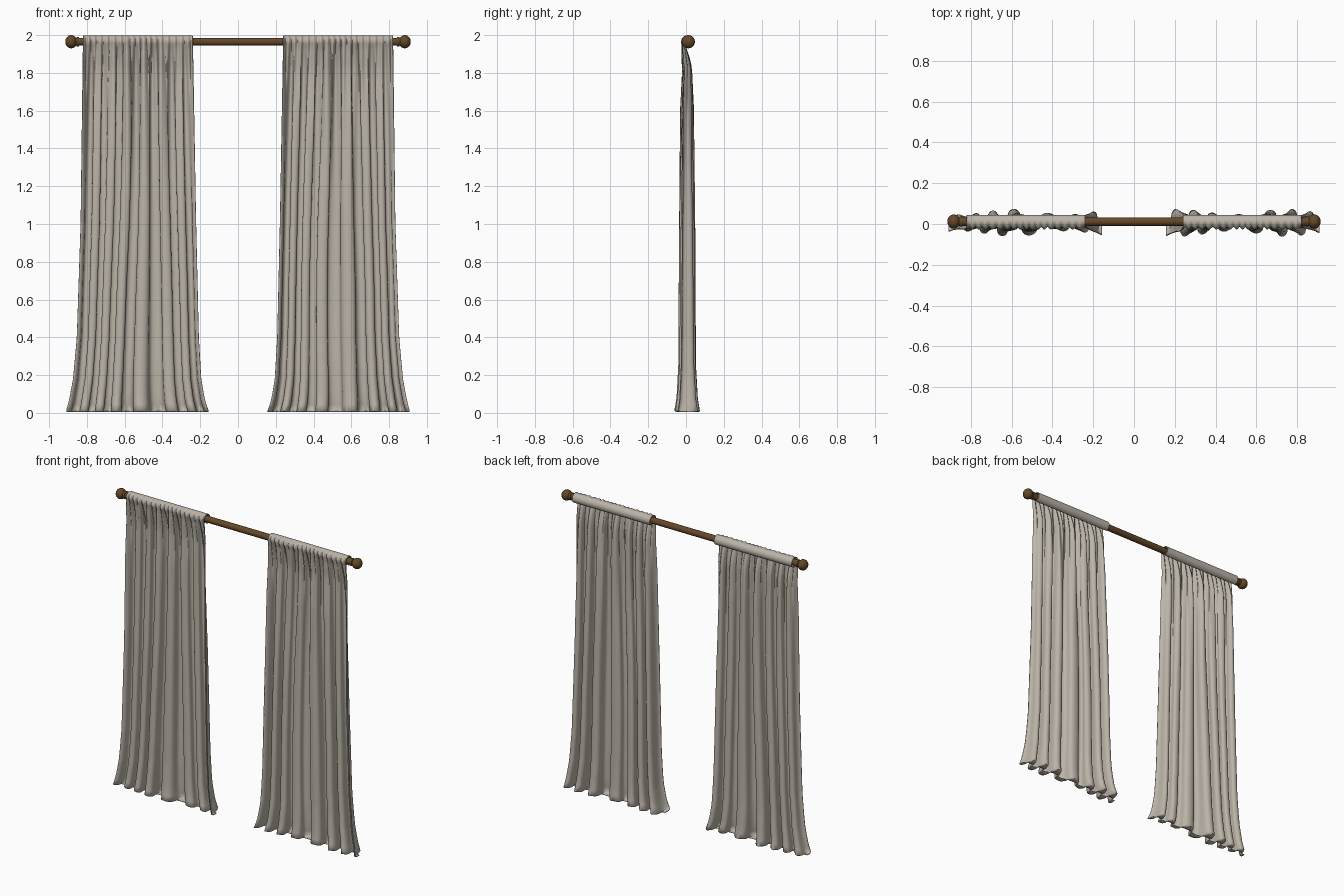
import bpy, bmesh, math
from math import sin, cos, pi

cube = bpy.data.objects.get("Cube")
if cube:
    bpy.data.objects.remove(cube)


def material(name, rgb):
    m = bpy.data.materials.new(name)
    m.use_nodes = True
    m.diffuse_color = (*rgb, 1)
    bsdf = m.node_tree.nodes["Principled BSDF"]
    bsdf.inputs["Base Color"].default_value = (*rgb, 1)
    bsdf.inputs["Roughness"].default_value = 0.8
    return m


LINEN = material("warm grey linen", (0.50, 0.455, 0.39))
WOOD = material("brown wood", (0.13, 0.065, 0.022))
ROD_Y, ROD_Z, SLEEVE_R = 0.012, 1.965, 0.031


def finish(obj, mat, angle=60):
    obj.data.materials.append(mat)
    bpy.ops.object.select_all(action="DESELECT")
    obj.select_set(True)
    bpy.context.view_layer.objects.active = obj
    bpy.ops.object.shade_smooth_by_angle(angle=math.radians(angle))


def lerp_table(table, z):
    """Interpolate (height, value) pairs listed from top to bottom."""
    for (z0, a), (z1, b) in zip(table, table[1:]):
        if z >= z1:
            f = min(1, max(0, (z0 - z) / (z0 - z1)))
            return a + (b - a) * f
    return table[-1][1]


INNER = [(1.95, .24), (1.0, .222), (.4, .208), (.18, .195), (.06, .175), (0, .155)]
OUTER = [(1.95, .82), (1.0, .833), (.4, .853), (.18, .873), (.06, .895), (0, .91)]
DEPTH = [(1.95, .002), (1.88, .014), (1.6, .031), (1.0, .041), (.25, .045), (.07, .055), (0, .068)]
RUFFLE = [(1.95, .006), (1.85, .008), (1.5, .004), (1.1, 0), (0, 0)]


def cloth_rows():
    """Rows as (kind, value): sleeve angle, hanging height or turned hem."""
    rows = [("sleeve", math.radians(-85 + 275 * i / 18)) for i in range(19)]
    rows += [("hang", 1.945 - 1.937 * (i / 56)) for i in range(57)]
    rows += [("hem", f) for f in (.75, .45, .15)]
    return rows


def curtain(name, side, shift):
    columns = 190
    bm = bmesh.new()
    grid = []
    for kind, val in cloth_rows():
        row = []
        for c in range(columns + 1):
            u = c / columns
            z = val if kind == "hang" else (1.95 if kind == "sleeve" else 0.006)
            # Seven uneven deep folds, wandering slightly with height
            wander = .06 * sin(5 * u + shift) * sin(pi * u) * (1 + .5 * sin(2 * z + shift))
            p = 2 * pi * 7 * (u + wander)
            size = .8 + .2 * sin(9 * u + 2 * shift + .8 * z)
            gather = 2 * pi * 18 * u + 1.2 * sin(11 * u + shift)
            depth, ruffle = lerp_table(DEPTH, z), lerp_table(RUFFLE, z)
            lo, hi = lerp_table(INNER, z), lerp_table(OUTER, z)
            pinch = .011 * min(1, depth / .04) * sin(pi * u) ** .3
            x = lo + (hi - lo) * u + pinch * sin(2 * p)
            if kind == "sleeve":
                front = max(0, -cos(val))
                r = SLEEVE_R + .006 * front * cos(gather)
                y, z = ROD_Y + r * cos(val), ROD_Z + r * sin(val)
                x = lo + (hi - lo) * u
            else:
                y = .006 - depth * size * cos(p) - ruffle * cos(gather)
                drop = min(1, max(0, (1.945 - z) / .12))
                y += (ROD_Y - SLEEVE_R) * (1 - drop)
                if kind == "hem":
                    y = .006 + (y - .006) * val
                elif z < .1:
                    z += .008 * (1 - z / .1) * (1 + sin(3 * p + shift)) / 2
            row.append(bm.verts.new((side * x, y, z)))
        grid.append(row)
    for a, b in zip(grid, grid[1:]):
        for i in range(columns):
            bm.faces.new((a[i], a[i + 1], b[i + 1], b[i]))
    bmesh.ops.recalc_face_normals(bm, faces=bm.faces)
    mesh = bpy.data.meshes.new(name)
    bm.to_mesh(mesh)
    bm.free()
    obj = bpy.data.objects.new(name, mesh)
    bpy.context.collection.objects.link(obj)
    thick = obj.modifiers.new("cloth thickness", "SOLIDIFY")
    thick.thickness, thick.offset = .004, 0
    finish(obj, LINEN, 80)


curtain("left_curtain", 1, .4)
curtain("right_curtain", -1, 1.3)

# Rod
bpy.ops.mesh.primitive_cylinder_add(vertices=32, radius=.021, depth=1.74,
                                    location=(0, ROD_Y, ROD_Z), rotation=(0, pi / 2, 0))
rod = bpy.context.object
rod.name = "curtain_rod"
finish(rod, WOOD)

# Finials: ball, with a small collar on the rod
for label, side in (("left", 1), ("right", -1)):
    bpy.ops.mesh.primitive_uv_sphere_add(segments=32, ring_count=16, radius=.035,
                                         location=(side * .883, ROD_Y, ROD_Z), rotation=(0, pi / 2, 0))
    ball = bpy.context.object
    ball.name = label + "_finial_ball"
    ball.scale.z = .9
    finish(ball, WOOD)
    bpy.ops.mesh.primitive_cylinder_add(vertices=32, radius=.025, depth=.014,
                                        location=(side * .848, ROD_Y, ROD_Z), rotation=(0, pi / 2, 0))
    collar = bpy.context.object
    collar.name = label + "_finial_collar"
    finish(collar, WOOD)
